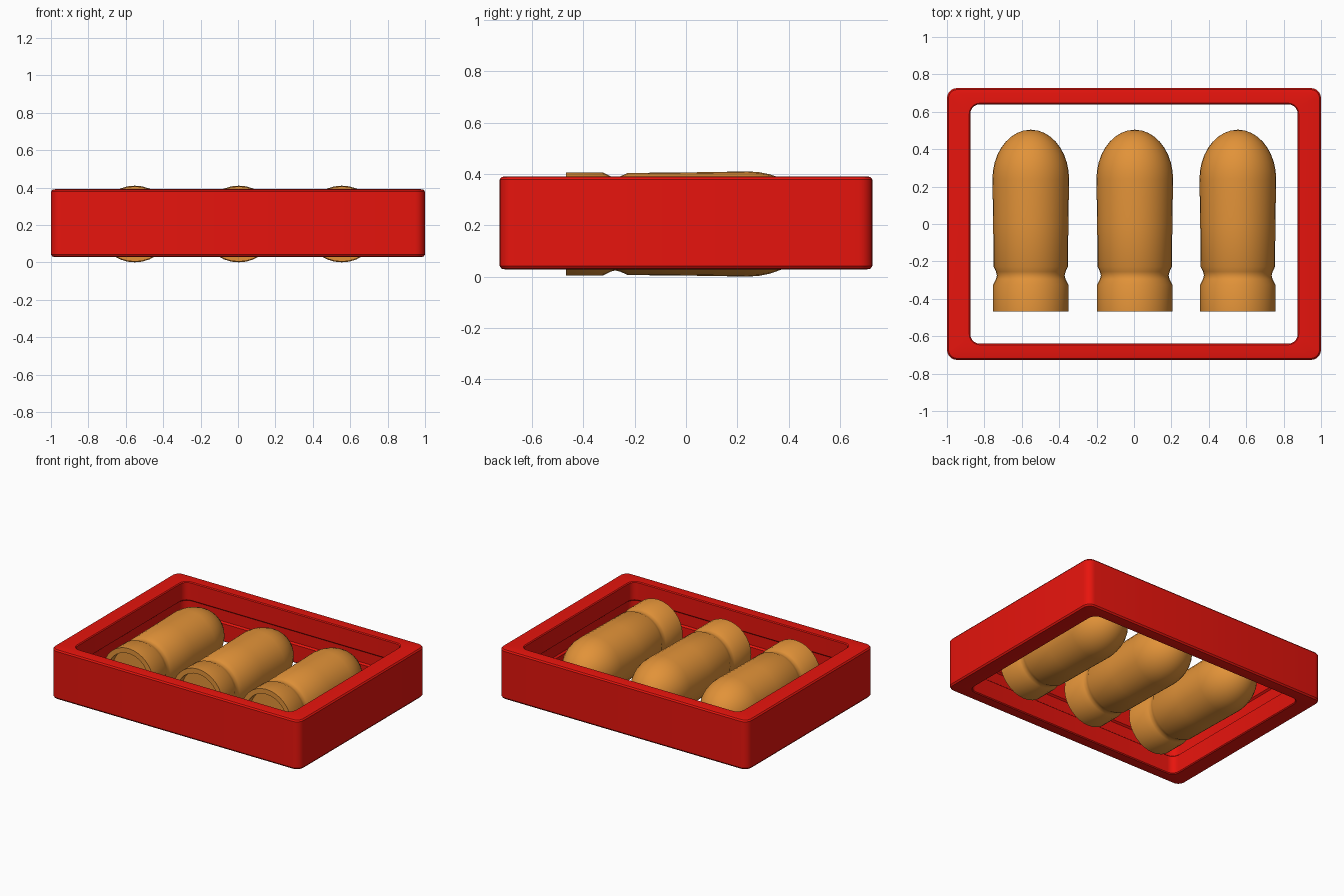
import bpy, bmesh, math

if "Cube" in bpy.data.objects:
    bpy.data.objects.remove(bpy.data.objects["Cube"])


def material(name, color):
    m = bpy.data.materials.new(name)
    m.diffuse_color = color
    m.use_nodes = True
    m.node_tree.nodes["Principled BSDF"].inputs["Base Color"].default_value = m.diffuse_color
    return m


red = material("red_plastic", (0.8, 0.007, 0.004, 1))
brass = material("brass", (0.76, 0.29, 0.04, 1))


def loft(name, loops, mat, wrap=True):
    """Join a series of equal-length point rings with quads."""
    bm = bmesh.new()
    rings = [[bm.verts.new(p) for p in loop] for loop in loops]
    pairs = list(zip(rings, rings[1:]))
    if wrap:
        pairs.append((rings[-1], rings[0]))
    else:
        bm.faces.new(rings[0])
        bm.faces.new(rings[-1])
    for a, b in pairs:
        n = len(a)
        for i in range(n):
            j = (i + 1) % n
            bm.faces.new((a[i], a[j], b[j], b[i]))
    bmesh.ops.recalc_face_normals(bm, faces=bm.faces)
    mesh = bpy.data.meshes.new(name)
    bm.to_mesh(mesh)
    bm.free()
    mesh.materials.append(mat)
    ob = bpy.data.objects.new(name, mesh)
    bpy.context.collection.objects.link(ob)
    bpy.ops.object.select_all(action='DESELECT')
    ob.select_set(True)
    bpy.context.view_layer.objects.active = ob
    bpy.ops.object.shade_smooth_by_angle(angle=math.radians(30))
    return ob


def rounded_rect(hx, hy, r, z, steps=5):
    pts = []
    for k, (sx, sy) in enumerate(((1, 1), (-1, 1), (-1, -1), (1, -1))):
        for i in range(steps + 1):
            a = math.pi / 2 * (k + i / steps)
            pts.append((sx * (hx - r) + r * math.cos(a),
                        sy * (hy - r) + r * math.sin(a), z))
    return pts


# Open rectangular frame with softened rims and a shallow groove inside
def outer(d, z):
    return rounded_rect(1 - d, 0.727 - d, 0.055 - d, z)


def inner(d, z):
    return rounded_rect(0.875 + d, 0.64 + d, 0.05 + d, z)


frame_loops = [outer(0.022, 0.028), outer(0.008, 0.031), outer(0, 0.042),
               outer(0, 0.378), outer(0.008, 0.388), outer(0.022, 0.391),
               inner(0.006, 0.391), inner(0, 0.385),
               inner(0, 0.26), inner(0.012, 0.25),
               inner(0.012, 0.17), inner(0, 0.16),
               inner(0, 0.034), inner(0.006, 0.028)]
loft("frame", frame_loops, red)

# Round-nosed shell profile as (y, radius): recessed base, waist, dome
profile = [(-0.41, 0.15), (-0.41, 0.165), (-0.467, 0.165), (-0.467, 0.201),
           (-0.325, 0.201), (-0.295, 0.186), (-0.275, 0.181),
           (-0.255, 0.186), (-0.228, 0.199), (0.0, 0.201), (0.24, 0.205)]
for i in range(1, 10):
    a = math.pi / 2 * i / 9.15
    profile.append((0.24 + 0.264 * math.sin(a), 0.205 * math.cos(a)))

SIDES = 32
for name, cx in (("left", -0.552), ("middle", 0.004), ("right", 0.555)):
    rings = [[(cx + r * math.cos(2 * math.pi * k / SIDES), y,
               0.205 + r * math.sin(2 * math.pi * k / SIDES))
              for k in range(SIDES)] for y, r in profile]
    loft(name + "_shell", rings, brass, wrap=False)
